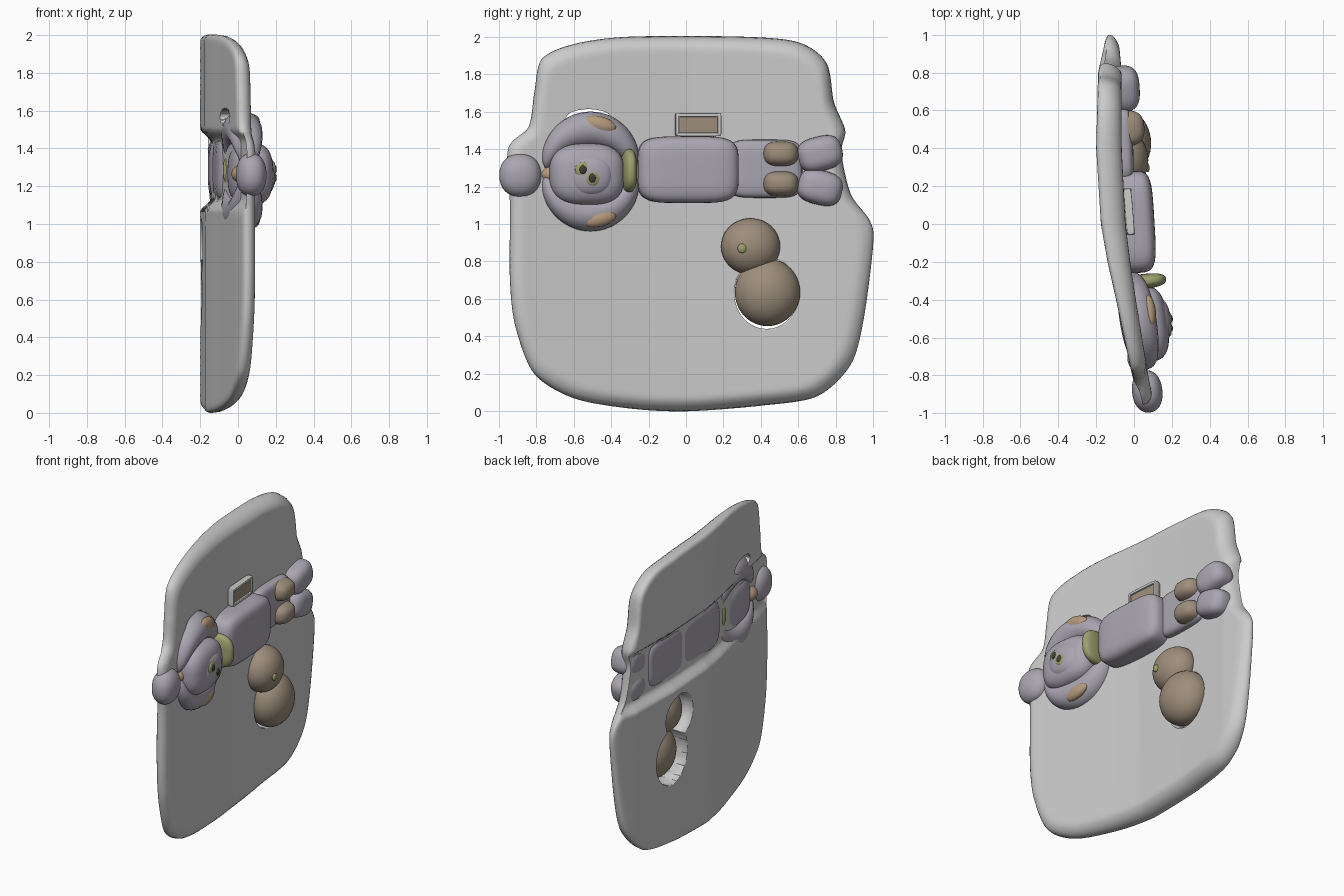
import bpy, bmesh, math
from mathutils import Vector, Matrix
from mathutils.geometry import interpolate_bezier

if "Cube" in bpy.data.objects:
    bpy.data.objects.remove(bpy.data.objects["Cube"])

def mat(name, r, g, b):
    m = bpy.data.materials.new(name)
    m.diffuse_color = (r, g, b, 1)
    m.use_nodes = True
    m.node_tree.nodes["Principled BSDF"].inputs["Base Color"].default_value = m.diffuse_color
    return m

lilac = mat("lilac", .40, .38, .44)
brown = mat("brown", .34, .27, .20)
orange = mat("orange", .46, .32, .20)
green = mat("green", .33, .36, .16)
dark = mat("dark", .05, .05, .04)

def finish(name, bm, m=None):
    bmesh.ops.recalc_face_normals(bm, faces=bm.faces)
    me = bpy.data.meshes.new(name)
    bm.to_mesh(me)
    bm.free()
    me.shade_smooth()
    if m:
        me.materials.append(m)
    ob = bpy.data.objects.new(name, me)
    bpy.context.collection.objects.link(ob)
    return ob

def blob(name, loc, half, m, p=2.0, yaw=0.12, roll=0.0):
    """Rounded solid: p=2 is an ellipsoid, larger p a rounded box."""
    bm = bmesh.new()
    bmesh.ops.create_cube(bm, size=2)
    bmesh.ops.subdivide_edges(bm, edges=bm.edges, cuts=13, use_grid_fill=True)
    rot = Matrix.Rotation(yaw, 3, 'Z') @ Matrix.Rotation(roll, 3, 'X')
    for v in bm.verts:
        n = sum(abs(c) ** p for c in v.co) ** (1 / p)
        v.co = Vector(loc) + rot @ Vector([c / n * h for c, h in zip(v.co, half)])
    return finish(name, bm, m)

# slab: curved, tapering plate, rounded towards its front, with a channel along its back
STATIONS = [(-1.02, .05, .12), (-.8, -.01, .075), (-.4, -.095, .01), (-.2, -.14, -.02),
            (0, -.175, -.045), (.4, -.2, -.065), (.8, -.19, -.065), (1.02, -.14, -.085)]

def faces_at(y):
    for (a, b0, f0), (c, b1, f1) in zip(STATIONS, STATIONS[1:]):
        if y <= c:
            t = (y - a) / (c - a)
            return b0 + t * (b1 - b0), f0 + t * (f1 - f0)
    return STATIONS[-1][1:]

OUTLINE = [(0, 0), (.4, .03), (.7, .08), (.88, .25), (.95, .5), (1, .9), (.98, 1.02),
           (.88, 1.16), (.83, 1.38), (.85, 1.5), (.79, 1.65), (.75, 1.86), (.6, 1.97),
           (.3, 2), (-.3, 2), (-.6, 1.96), (-.77, 1.88), (-.81, 1.7), (-.84, 1.52),
           (-.95, 1.4), (-.94, 1.1), (-.94, .7), (-.91, .45), (-.81, .2), (-.6, .07), (-.3, .015)]

def make_slab():
    pts, n = [], len(OUTLINE)
    P = [Vector((0, y, z)) for y, z in OUTLINE]
    for i in range(n):
        a, b, c, d = (P[(i + k) % n] for k in (-1, 0, 1, 2))
        pts += interpolate_bezier(b, b + (c - a) / 7, c - (d - b) / 7, c, 12)[:-1]
    ts = [i / 60 for i in range(1, 56)] + [.935, .95, .97, .985, .995, 1]
    centre = Vector((0, 0, 1))
    bm = bmesh.new()
    for side in (1, -1):
        rings = []
        for t in ts:
            width = .08 if side > 0 else .03
            e = max(0, (t - 1 + width) / width)
            k = math.sqrt(max(0, 1 - e * e))
            row = []
            for q in pts:
                co = centre + (q - centre) * t
                back, front = faces_at(co.y)
                edge = back + .2 * (front - back)
                if side < 0:
                    w = min(1, max(0, (.22 - abs(co.z - 1.285)) / .07))
                    back += w * w * (3 - 2 * w) * .42 * (front - back)
                co.x = edge + k * ((front if side > 0 else back) - edge)
                row.append(bm.verts.new(co))
            rings.append(row)
        for r0, r1 in zip(rings, rings[1:]):
            for i in range(len(pts)):
                j = (i + 1) % len(pts)
                bm.faces.new((r0[i], r0[j], r1[j], r1[i]))
        bm.faces.new(rings[0])
    bmesh.ops.remove_doubles(bm, verts=bm.verts, dist=.0004)
    return finish("slab", bm)

slab = make_slab()

# openings around the gourd and above the upper ear lobe
for i, (y, z, ry, rz) in enumerate([(.345, .88, .155, .15), (.43, .63, .172, .19),
                                    (-.52, 1.565, .12, .048)]):
    bm = bmesh.new()
    bmesh.ops.create_cone(bm, cap_ends=True, segments=48, radius1=1, radius2=1, depth=1,
                          matrix=Matrix.Translation((0, y, z)) @ Matrix.Diagonal((1, ry, rz, 1))
                          @ Matrix.Rotation(math.pi / 2, 4, 'Y'))
    cutter = finish(f"opening_cutter_{i}", bm)
    cutter.hide_render = True
    cutter.display_type = 'WIRE'
    mod = slab.modifiers.new("opening", 'BOOLEAN')
    mod.operation, mod.solver, mod.object = 'DIFFERENCE', 'EXACT', cutter
slab.data.set_sharp_from_angle(angle=math.radians(50))

# gourd, sitting through the slab
blob("gourd_top", (-.05, .345, .88), (.125, .158, .15), brown)
blob("gourd_bottom", (-.05, .435, .635), (.14, .175, .18), brown)
blob("gourd_spot", (.07, .30, .87), (.012, .025, .025), green)

# ear lobes: tapered arcs either side of the head
def lobe(name, s):
    bm = bmesh.new()
    rows, N, M = [], 36, 20
    for i in range(N + 1):
        a = math.pi * (.03 + .94 * i / N)
        r = .095 * max(.02, math.sin(math.pi * i / N)) ** .45
        cy, sz = math.cos(a), math.sin(a)
        row = []
        for j in range(M):
            b = 2 * math.pi * j / M
            d = r * math.cos(b)
            y = -.51 + (.235 + d * .75) * cy
            z = 1.28 + s * (.225 + d) * sz
            row.append(bm.verts.new((.02 - .15 * (y + .5) + r * 1.03 * math.sin(b), y, z)))
        rows.append(row)
    for r0, r1 in zip(rows, rows[1:]):
        for j in range(M):
            k = (j + 1) % M
            bm.faces.new((r0[j], r0[k], r1[k], r1[j]))
    bm.faces.new(rows[0])
    bm.faces.new(rows[-1])
    finish(name, bm, lilac)

for s, n in ((1, "upper"), (-1, "lower")):
    lobe(n + "_ear_lobe", s)
    blob(n + "_ear_patch", (.08, -.46, 1.28 + s * .25), (.035, .09, .045), orange, roll=-s * .25)
    # pads and feet
    blob(n + "_pad", (-.045, .505, 1.295 + s * .08), (.10, .095, .068), brown, 2.6, yaw=.06)
    blob(n + "_foot", (-.06, .715, 1.285 + s * .09), (.09, .12, .092), lilac, 2.8, yaw=.06, roll=s * .25)
blob("legs", (-.08, .42, 1.295), (.075, .20, .155), lilac, 5, yaw=.04)

# head, face details and topknot
blob("head", (.065, -.53, 1.265), (.115, .20, .165), lilac, 2.8)
blob("muzzle", (.135, -.51, 1.26), (.06, .12, .11), lilac, 2.3)
for i, (y, z) in enumerate([(-.55, 1.29), (-.50, 1.245)]):
    blob(f"eye_rim_{i}", (.185, y, z), (.014, .042, .042), green)
    blob(f"eye_{i}", (.193, y, z), (.012, .02, .025), dark)
blob("collar", (.045, -.305, 1.285), (.125, .04, .115), green, 2.6)
blob("neck_knot", (.03, -.71, 1.265), (.065, .075, .05), orange)
blob("topknot", (.07, -.885, 1.26), (.08, .112, .115), lilac, 2.2)

# torso
blob("torso", (-.01, .01, 1.29), (.118, .27, .178), lilac, 4.5, yaw=.06)

# small tag block beside the torso with raised rim
blob("tag_base", (-.06, .065, 1.53), (.045, .122, .06), brown, 9, yaw=.08)
for k, end in ((-1, "lower"), (1, "upper")):
    blob(f"tag_{end}_rim", (-.025, .065, 1.53 + k * .052), (.02, .122, .01), None, 6, yaw=.08)
    blob(f"tag_{end}_end", (-.025 - k * .009, .065 + k * .113, 1.53), (.02, .01, .06), None, 6, yaw=.08)
